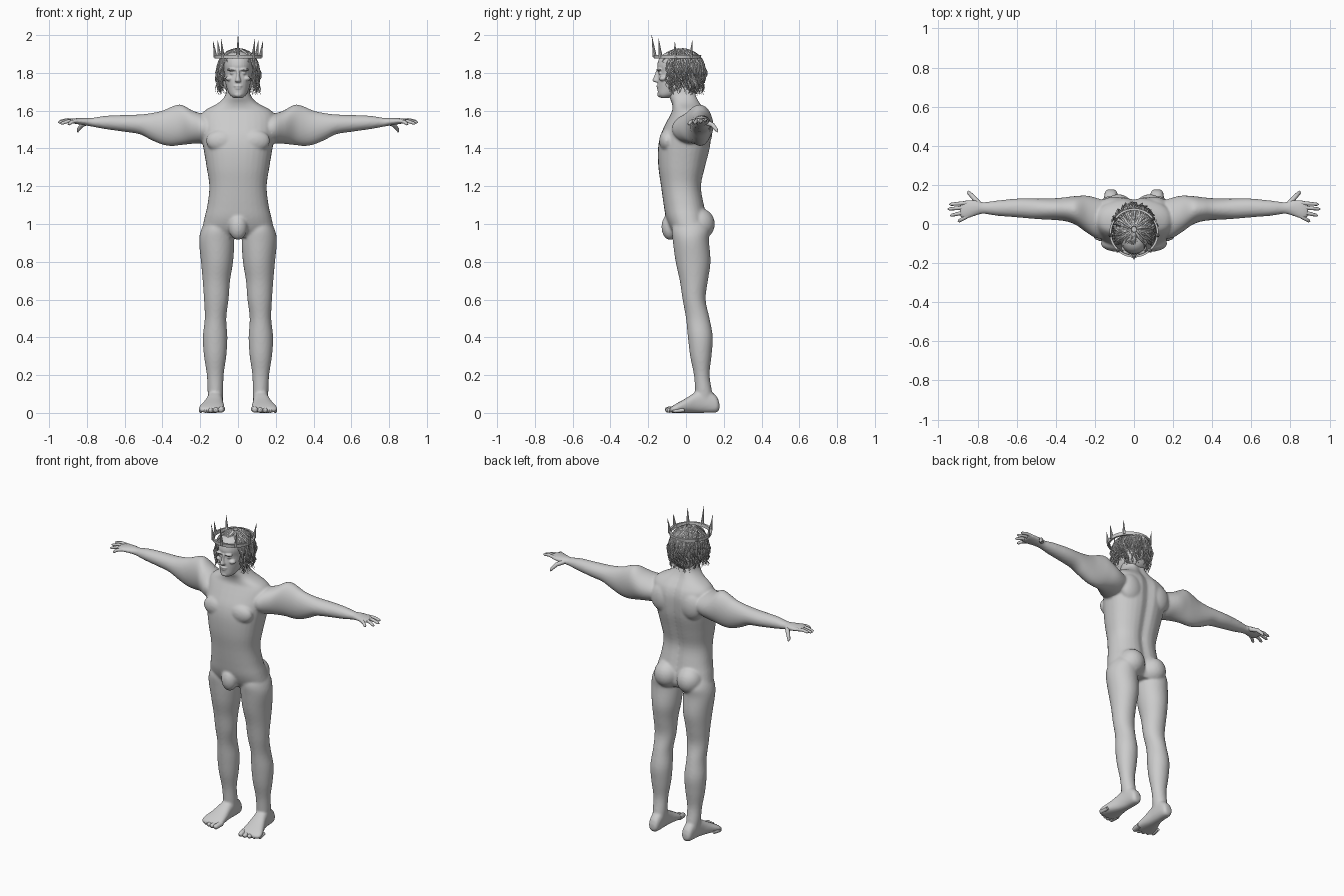
import bpy, bmesh, math, random
from mathutils import Vector, Matrix

random.seed(4)
cube = bpy.data.objects.get("Cube")
if cube:
    bpy.data.objects.remove(cube)

stone = bpy.data.materials.new("light grey")
stone.use_nodes = True
GREY = (0.6, 0.6, 0.6, 1)
stone.diffuse_color = GREY
stone.node_tree.nodes["Principled BSDF"].inputs["Base Color"].default_value = GREY


def add_object(name, data):
    obj = bpy.data.objects.new(name, data)
    bpy.context.collection.objects.link(obj)
    data.materials.append(stone)
    return obj


def finish(name, bm, smooth=True):
    bmesh.ops.recalc_face_normals(bm, faces=bm.faces)
    for face in bm.faces:
        face.smooth = smooth
    mesh = bpy.data.meshes.new(name)
    bm.to_mesh(mesh)
    bm.free()
    return add_object(name, mesh)


def blend(obj, voxel, rounds):
    """Fuse overlapping volumes into one soft surface."""
    remesh = obj.modifiers.new("fuse", "REMESH")
    remesh.mode = "VOXEL"
    remesh.voxel_size = voxel
    remesh.use_smooth_shade = True
    soften = obj.modifiers.new("soften", "SMOOTH")
    soften.factor = 0.5
    soften.iterations = rounds


def spline_rows(rows, steps=4):
    """Catmull-Rom interpolation of measured sections."""
    out = []
    last = len(rows) - 1
    for i in range(last):
        p = [Vector(rows[max(0, min(last, i + k))]) for k in (-1, 0, 1, 2)]
        for s in range(steps):
            t = s / steps
            out.append(0.5 * (2 * p[1] + (p[2] - p[0]) * t
                              + (2 * p[0] - 5 * p[1] + 4 * p[2] - p[3]) * t * t
                              + (3 * p[1] - p[0] - 3 * p[2] + p[3]) * t ** 3))
    return out + [Vector(rows[last])]


def loft(bm, axis, rows, side=1, power=2.0, groove=0.0, count=32):
    """Skin sections (position, low a, high a, low b, high b) along an axis."""
    order = {"x": (0, 1, 2), "y": (1, 0, 2), "z": (2, 0, 1)}[axis]
    rings = []
    for pos, a0, a1, b0, b1 in spline_rows([tuple(r) for r in rows]):
        ring = []
        for k in range(count):
            ang = math.tau * k / count
            c, s = math.cos(ang), math.sin(ang)
            a = (a0 + a1) / 2 + (a1 - a0) / 2 * math.copysign(abs(c) ** (2 / power), c)
            b = (b0 + b1) / 2 + (b1 - b0) / 2 * math.copysign(abs(s) ** (2 / power), s)
            if s > 0:
                b -= groove * math.exp(-(a / 0.03) ** 2)
            co = [0, 0, 0]
            for index, value in zip(order, (pos, a, b)):
                co[index] = value
            co[0] *= side
            ring.append(bm.verts.new(co))
        rings.append(ring)
    for low, high in zip(rings, rings[1:]):
        for k in range(count):
            n = (k + 1) % count
            bm.faces.new((low[k], low[n], high[n], high[k]))
    bm.faces.new(rings[0])
    bm.faces.new(rings[-1])


def ball(bm, center, radii):
    matrix = Matrix.Translation(center) @ Matrix.Diagonal((*radii, 1))
    bmesh.ops.create_icosphere(bm, subdivisions=3, radius=1, matrix=matrix)


def tubes(name, paths, sides=1):
    """Tapered round strands, each a list of (point, radius)."""
    curve = bpy.data.curves.new(name, "CURVE")
    curve.dimensions = "3D"
    curve.bevel_depth = 1
    curve.bevel_resolution = sides
    curve.use_fill_caps = True
    for path in paths:
        spline = curve.splines.new("POLY")
        spline.points.add(len(path) - 1)
        for point, (co, radius) in zip(spline.points, path):
            point.co = (*co, 1)
            point.radius = radius
    temp = bpy.data.objects.new(name, curve)
    bpy.context.collection.objects.link(temp)
    graph = bpy.context.evaluated_depsgraph_get()
    mesh = bpy.data.meshes.new_from_object(temp.evaluated_get(graph))
    bpy.data.objects.remove(temp)
    mesh.shade_smooth()
    return add_object(name, mesh)


# Body: torso, legs, feet and arms fused together
TORSO = [(.93, .14, -.05, .1), (.97, .185, -.08, .12), (1.03, .178, -.105, .115),
         (1.1, .162, -.118, .1), (1.2, .152, -.132, .085), (1.3, .166, -.146, .105),
         (1.4, .183, -.148, .13), (1.47, .195, -.135, .138), (1.53, .2, -.108, .138),
         (1.575, .195, -.085, .125), (1.605, .17, -.072, .105), (1.64, .105, -.075, .08),
         (1.68, .068, -.09, .064), (1.73, .06, -.085, .055)]
LEG = [(1.02, .05, .17, -.06, .1), (.97, .03, .195, -.075, .125), (.91, .02, .206, -.07, .122),
       (.8, .026, .196, -.055, .13), (.7, .042, .187, -.033, .116), (.6, .05, .18, -.018, .104),
       (.5, .062, .176, .0, .125), (.4, .056, .186, .01, .142), (.3, .062, .18, .022, .135),
       (.2, .076, .165, .042, .125), (.1, .078, .16, .05, .14), (.04, .085, .15, .06, .14)]
FOOT = [(.177, .1, .135, .02, .05), (.16, .085, .15, .002, .09), (.1, .08, .157, 0, .13),
        (.05, .08, .167, 0, .11), (0, .075, .187, 0, .078), (-.05, .07, .208, 0, .05),
        (-.075, .075, .205, 0, .034), (-.087, .09, .18, .006, .025)]
ARM = [(.1, -.05, .1, 1.47, 1.55), (.18, -.075, .13, 1.43, 1.58), (.24, -.045, .145, 1.425, 1.6),
       (.3, -.003, .143, 1.418, 1.632), (.35, .014, .137, 1.413, 1.622), (.4, .02, .132, 1.42, 1.6),
       (.46, .023, .13, 1.445, 1.587), (.52, .027, .13, 1.475, 1.58), (.6, .034, .13, 1.488, 1.577),
       (.7, .042, .12, 1.502, 1.573), (.77, .052, .112, 1.515, 1.562), (.81, .042, .122, 1.522, 1.562),
       (.86, .025, .122, 1.53, 1.56), (.89, .035, .112, 1.534, 1.554)]

bm = bmesh.new()
loft(bm, "z", [(z, -w, w, y0, y1) for z, w, y0, y1 in TORSO], power=2.3, groove=.016)
ball(bm, (0, -.085, .985), (.05, .045, .07))
for side in (-1, 1):
    loft(bm, "z", LEG, side)
    loft(bm, "y", FOOT, side, power=2.4)
    loft(bm, "x", ARM, side)
    ball(bm, (side * .08, .07, 1.0), (.08, .083, .085))
    ball(bm, (side * .085, -.1, 1.44), (.085, .042, .06))
    ball(bm, (side * .1, .09, 1.49), (.08, .05, .09))
blend(finish("body", bm), .007, 7)

# Fingers, thumbs and toes
fingers, toes = [], []
FINGER_TIPS = [(.945, .1, 1.546), (.953, .076, 1.538), (.94, .043, 1.532), (.9, .012, 1.528)]
for side in (-1, 1):
    for i, tip in enumerate(FINGER_TIPS):
        base = Vector((.85, .108 - i * .022, 1.545))
        tip = Vector(tip)
        middle = base.lerp(tip, .55) + Vector((0, 0, .006))
        shape = [(base, .011), (middle, .0095), (base.lerp(tip, .9), .008), (tip, .003)]
        fingers.append([((p.x * side, p.y, p.z), r) for p, r in shape])
    thumb = [((.79, .1, 1.54), .014), ((.825, .14, 1.525), .012),
             ((.845, .16, 1.5), .0095), ((.848, .168, 1.487), .003)]
    fingers.append([((x * side, y, z), r) for (x, y, z), r in thumb])
    for i in range(5):
        x, r = .09 + i * .027, .0165 - i * .0016
        tip = -.11 + i * i * .0025
        toes.append([((side * (x - .006), tip + .06, r + .004), r), ((side * x, tip + .012, r), r),
                     ((side * x, tip + .003, r * .9), r * .75), ((side * x, tip, r * .85), r * .3)])
tubes("fingers", fingers, 3)
tubes("toes", toes, 3)

# Head with facial features
HEAD = [(1.668, .025, -.135, -.09), (1.685, .044, -.148, -.04), (1.72, .06, -.15, .03),
        (1.76, .069, -.15, .06), (1.8, .074, -.146, .075), (1.84, .078, -.152, .078),
        (1.88, .074, -.14, .068), (1.905, .052, -.11, .04), (1.915, .02, -.06, 0)]
bm = bmesh.new()
loft(bm, "z", [(z, -w, w, y0, y1) for z, w, y0, y1 in HEAD], power=2.2)
loft(bm, "z", [(1.75, -.012, .012, -.16, -.13), (1.758, -.016, .016, -.177, -.13),
               (1.785, -.009, .009, -.168, -.13), (1.82, -.008, .008, -.155, -.13)])
ball(bm, (0, -.146, 1.73), (.024, .011, .006))
ball(bm, (0, -.143, 1.718), (.02, .012, .006))
ball(bm, (0, -.138, 1.685), (.022, .014, .014))
for side in (-1, 1):
    ball(bm, (side * .032, -.143, 1.817), (.027, .014, .007))
    ball(bm, (side * .03, -.135, 1.799), (.013, .011, .008))
    ball(bm, (side * .045, -.122, 1.77), (.021, .02, .014))
    ball(bm, (side * .077, -.02, 1.785), (.01, .018, .03))
blend(finish("head", bm), .004, 2)

# Hair: a solid under-layer with wavy locks over it
bm = bmesh.new()
ball(bm, (0, -.02, 1.83), (.09, .1, .085))
ball(bm, (0, .028, 1.765), (.085, .055, .085))
finish("hair_base", bm)
locks = []
for i in range(260):
    turn = random.uniform(-math.pi, math.pi)
    fringe = abs(turn) < .95
    reach = random.uniform(.3, .38) if fringe else random.uniform(.75, 1)
    size = random.uniform(.88, 1.06)
    phase, curl = random.uniform(0, math.tau), random.uniform(.03, .1)
    path = []
    for k in range(15):
        t = .04 + (reach - .04) * k / 14
        around = turn + curl * math.sin(phase + t * 22)
        if t < .5:
            r, z = math.sin(math.pi * t), 1.815 + .106 * size * math.cos(math.pi * t)
        else:
            r, z = 1 + .1 * math.sin(phase + t * 16), 1.815 - (t - .5) * .27
        r *= size
        if abs(turn) > 2:
            r *= 1 - .2 * max(0, t - .5)
        path.append(((.107 * r * math.sin(around), -.027 - .122 * r * math.cos(around), z),
                     .0045 * (1.1 - (k / 14) ** 3)))
    locks.append(path)
tubes("hair_locks", locks)

# Crown: flat band with outward leaning spikes
CENTER = Vector((0, -.045, 0))
bm = bmesh.new()
corners = [bm.verts.new((x, CENTER.y, z)) for x, z in
           ((.113, 1.875), (.124, 1.875), (.126, 1.895), (.115, 1.895))]
edges = [bm.edges.new((corners[k], corners[(k + 1) % 4])) for k in range(4)]
bmesh.ops.spin(bm, geom=corners + edges, cent=CENTER, axis=(0, 0, 1), angle=math.tau,
               steps=48, use_merge=True)
bmesh.ops.remove_doubles(bm, verts=bm.verts, dist=.0001)
finish("crown_band", bm, False)
bm = bmesh.new()
for i, tall in zip(range(-3, 4), (.09, .085, .1, .12, .1, .085, .09)):
    spin = Matrix.Rotation(math.radians(42 * i), 4, "Z")
    lean = Matrix.Rotation(math.radians(8), 4, "X")
    place = Matrix.Translation(CENTER) @ spin @ Matrix.Translation((0, -.12, 1.882)) @ lean
    bmesh.ops.create_cone(bm, cap_ends=True, segments=8, radius1=.011, radius2=.0005, depth=tall,
                          matrix=place @ Matrix.Translation((0, 0, tall / 2)))
finish("crown_spikes", bm, False)
